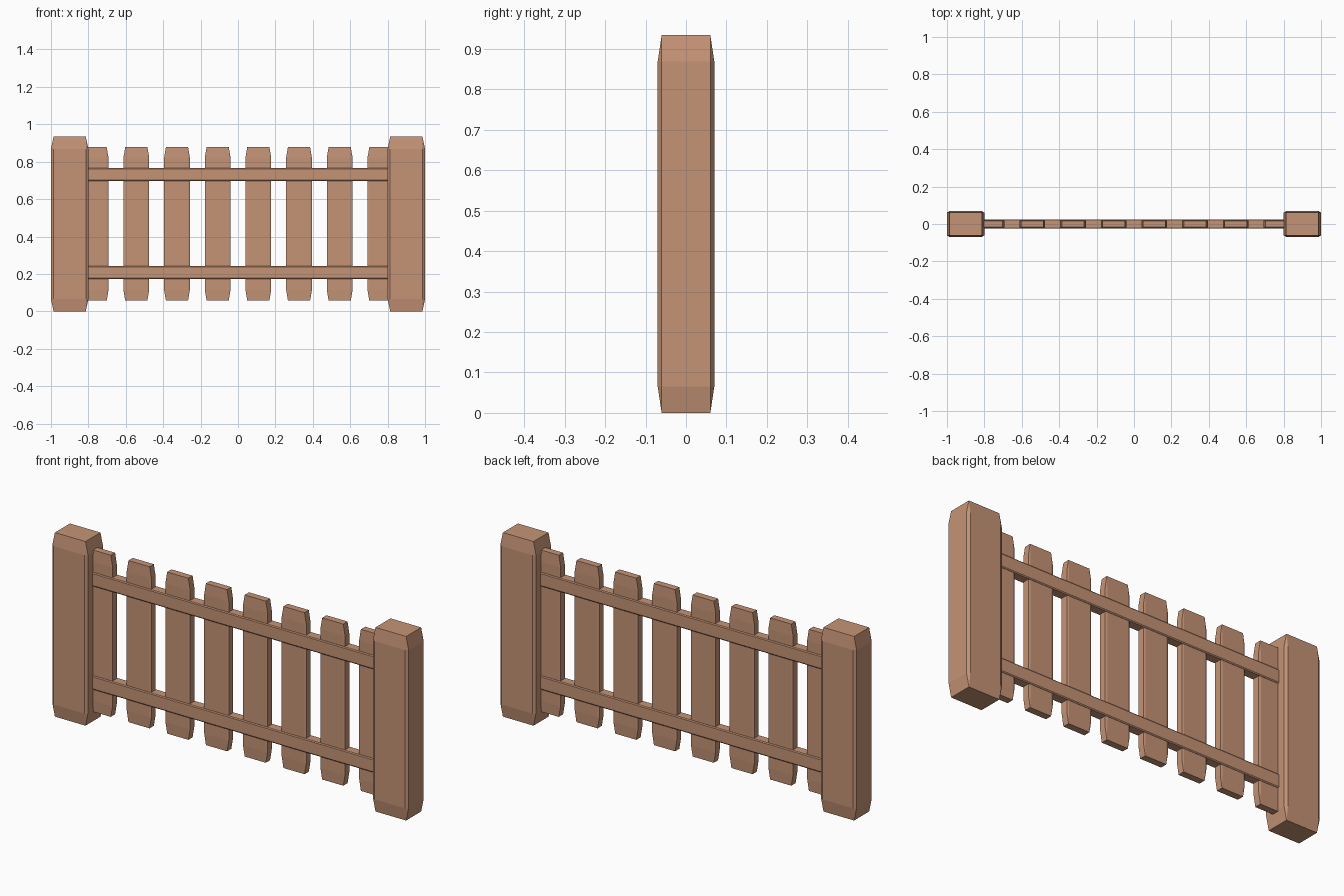
import bpy
import bmesh
from mathutils import Vector

if "Cube" in bpy.data.objects:
    bpy.data.objects.remove(bpy.data.objects["Cube"], do_unlink=True)

# Single wood colour
wood = bpy.data.materials.new("warm_brown_wood")
wood.use_nodes = True
colour = (0.56, 0.295, 0.182, 1)
wood.diffuse_color = colour
wood.node_tree.nodes["Principled BSDF"].inputs["Base Color"].default_value = colour


def beam(name, centre, size):
    """Chamfered cube stretched to size, so the chamfer stretches with it."""
    bm = bmesh.new()
    bmesh.ops.create_cube(bm, size=1)
    bmesh.ops.bevel(bm, geom=bm.edges[:], offset=0.07, segments=1,
                    affect='EDGES', profile=0.5)
    bmesh.ops.scale(bm, vec=Vector(size), verts=bm.verts)
    mesh = bpy.data.meshes.new(name)
    bm.to_mesh(mesh)
    bm.free()
    mesh.materials.append(wood)
    obj = bpy.data.objects.new(name, mesh)
    obj.location = centre
    bpy.context.collection.objects.link(obj)


# End posts
for side, sign in (("right", -1), ("left", 1)):
    beam(side + "_post", (sign * 0.9, 0, 0.467), (0.2, 0.14, 0.934))

# Rails, running into the posts
for name, z in (("lower_rail", 0.208), ("upper_rail", 0.732)):
    beam(name, (0, 0, z), (1.84, 0.05, 0.07))

# Evenly spaced pickets
count, spacing = 8, 0.2175
for i in range(count):
    x = (i - (count - 1) / 2) * spacing
    beam(f"picket_{i + 1}", (x, 0, 0.468), (0.138, 0.04, 0.82))
